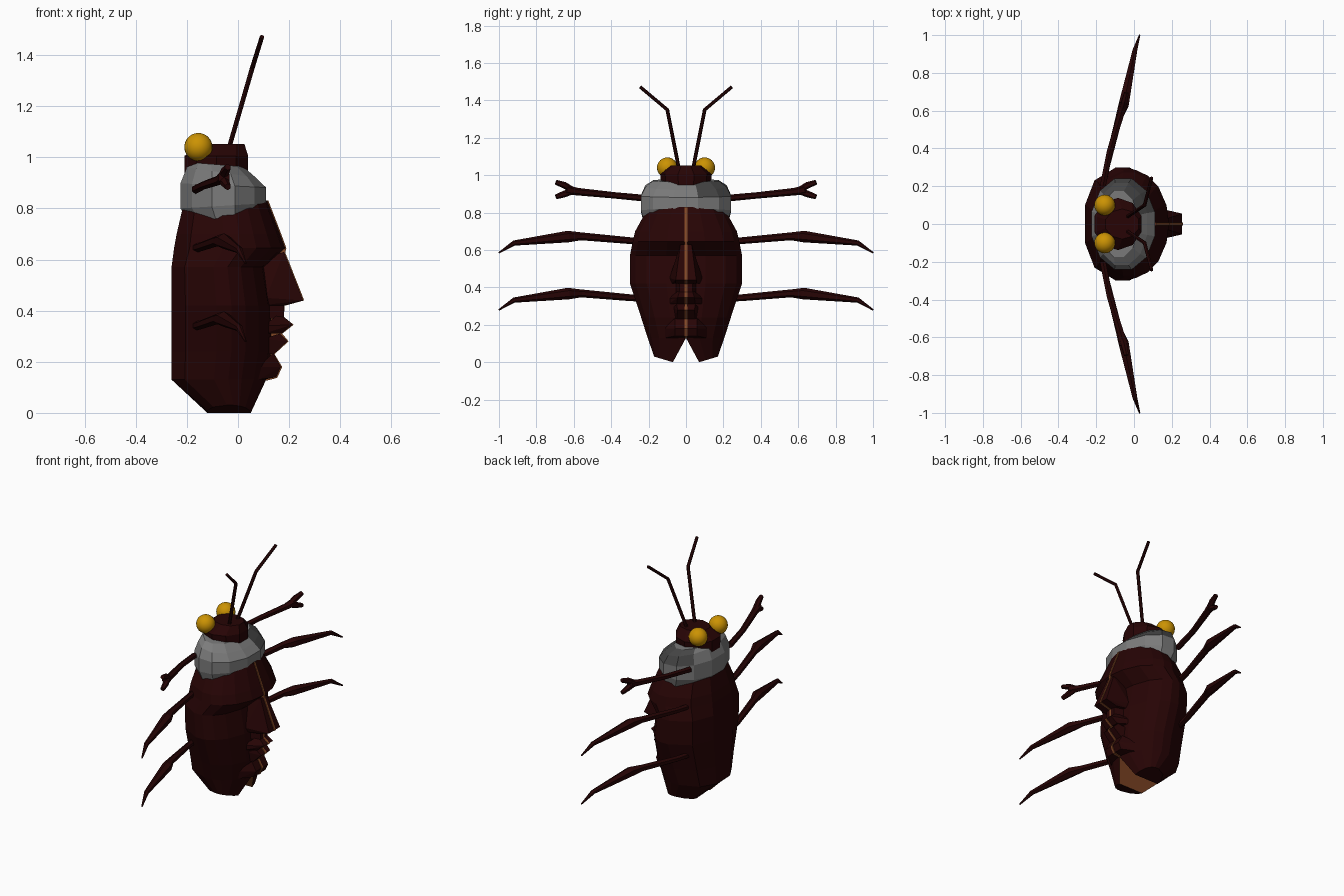
import bpy, bmesh, math
from mathutils import Vector

cube = bpy.data.objects.get("Cube")
if cube:
    bpy.data.objects.remove(cube, do_unlink=True)


def material(name, rgb):
    m = bpy.data.materials.new(name)
    m.use_nodes = True
    m.diffuse_color = (*rgb, 1)
    m.node_tree.nodes["Principled BSDF"].inputs["Base Color"].default_value = (*rgb, 1)
    return m


MAROON = material("dark_maroon", (0.02, 0.0012, 0.0014))
GREY = material("collar_grey", (0.2, 0.2, 0.2))
DARK_GREY = material("collar_dark_grey", (0.06, 0.06, 0.06))
GOLD = material("eye_gold", (0.6, 0.29, 0.001))
BROWN = material("seam_brown", (0.22, 0.062, 0.018))


def finish(name, bm, *mats):
    bmesh.ops.recalc_face_normals(bm, faces=bm.faces)
    me = bpy.data.meshes.new(name)
    bm.to_mesh(me)
    bm.free()
    for m in mats:
        me.materials.append(m)
    ob = bpy.data.objects.new(name, me)
    bpy.context.collection.objects.link(ob)
    return ob


def loft(name, rings, *mats, last_wall=0):
    """Skin closed rings; the closing strip of each ring can take another material."""
    bm = bmesh.new()
    vs = [[bm.verts.new(p) for p in r] for r in rings]
    n = len(vs[0])
    for a, b in zip(vs, vs[1:]):
        for i in range(n):
            j = (i + 1) % n
            f = bm.faces.new((a[i], a[j], b[j], b[i]))
            if i == n - 1:
                f.material_index = last_wall
    bm.faces.new(vs[0])
    bm.faces.new(vs[-1])
    return finish(name, bm, *mats)


def hull(name, half, mat):
    """Convex block from points mirrored across y."""
    bm = bmesh.new()
    for x, y, z in half:
        for s in (1, -1):
            bm.verts.new((x, s * y, z))
    bmesh.ops.convex_hull(bm, input=bm.verts)
    loose = [v for v in bm.verts if not v.link_faces]
    bmesh.ops.delete(bm, geom=loose, context='VERTS')
    return finish(name, bm, mat)


def tube(name, pts, radii, side, sides=6):
    """Tapered limb through points, mirrored by side."""
    pts = [Vector((x, side * y, z)) for x, y, z in pts]
    rings = []
    for i, p in enumerate(pts):
        d = (pts[min(i + 1, len(pts) - 1)] - pts[max(i - 1, 0)]).normalized()
        u = d.cross(Vector((1, 0, 0))).normalized()
        w = d.cross(u)
        rings.append([p + radii[i] * (math.cos(t) * u + math.sin(t) * w)
                      for t in (math.tau * k / sides for k in range(sides))])
    return loft(name, rings, MAROON)


# Wing cases: two faceted halves, brown on the inner walls
SECTION = [(1, 0), (0.97, 0.35), (0.87, 0.7), (0.74, 0.9), (0.6, 1),
           (0.45, 1), (0.14, 0.77), (0, 0.33), (0, 0)]
# height, back x, front x, half width, inner y
LEVELS = [(0, -0.12, 0.05, 0.17, 0.07), (0.13, -0.26, 0.11, 0.205, 0),
          (0.24, -0.26, 0.13, 0.24, 0), (0.42, -0.26, 0.13, 0.30, 0),
          (0.57, -0.26, 0.105, 0.30, 0), (0.645, -0.25, 0.185, 0.285, 0),
          (0.70, -0.24, 0.165, 0.272, 0), (0.83, -0.21, 0.115, 0.2, 0)]
for side, word in ((1, "back"), (-1, "front")):
    rings = []
    for z, xb, xf, hw, y0 in LEVELS:
        rings.append([(xb + (xf - xb) * u, side * (y0 + (hw - y0) * v),
                       z + (0.03 * v if z == 0 else 0)) for u, v in SECTION])
    loft("wing_case_" + word, rings, MAROON, BROWN, last_wall=1)

# Facial relief on the wing cases
hull("nose", [(0.18, 0.03, 0.63), (0.09, 0.035, 0.60), (0.255, 0.055, 0.44),
              (0.11, 0.088, 0.45), (0.18, 0.055, 0.42), (0.09, 0.08, 0.42)], MAROON)
hull("philtrum", [(0.18, 0.035, 0.425), (0.163, 0.035, 0.385), (0.10, 0.06, 0.425),
                  (0.10, 0.06, 0.37), (0.18, 0.035, 0.37)], MAROON)
hull("upper_lip", [(0.163, 0.03, 0.39), (0.213, 0.045, 0.345), (0.17, 0.05, 0.31),
                   (0.10, 0.095, 0.34), (0.10, 0.095, 0.31)], MAROON)
hull("lower_lip", [(0.163, 0.05, 0.31), (0.193, 0.045, 0.28), (0.14, 0.05, 0.23),
                   (0.10, 0.07, 0.29), (0.10, 0.06, 0.23)], MAROON)
hull("chin", [(0.138, 0.06, 0.235), (0.168, 0.06, 0.18), (0.15, 0.06, 0.14),
              (0.10, 0.06, 0.13), (0.08, 0.12, 0.18), (0.08, 0.11, 0.13)], MAROON)

# Brown seam following the face profile
profile = [(0, 0.13), (0.11, 0.126), (0.151, 0.137), (0.171, 0.18), (0.141, 0.23),
           (0.196, 0.28), (0.171, 0.31), (0.216, 0.345), (0.178, 0.375),
           (0.18, 0.419), (0.257, 0.44), (0.183, 0.627), (0.187, 0.645),
           (0.167, 0.70), (0.117, 0.83), (0, 0.83)]
loft("wing_seam", [[(x + 0.002, y, z) for x, z in profile] for y in (-0.007, 0.007)], BROWN)


def oval(xb, xf, hw, z, tilt, n=12):
    pts = []
    for k in range(n):
        t = math.tau * (k + 0.5) / n
        c, s = math.cos(t) / math.cos(math.pi / n), math.sin(t)
        x = (xb + xf) / 2 + (xf - xb) / 2 * c
        pts.append((x, hw * s, z + tilt * (x + 0.06)))
    return pts


# Collar, with a dark patch on one upper shoulder
collar = loft("collar", [oval(-0.19, 0.09, 0.238, 0.765, 0.2), oval(-0.225, 0.11, 0.25, 0.81, 0.06),
                         oval(-0.225, 0.11, 0.25, 0.89, -0.05), oval(-0.20, 0.07, 0.225, 0.94, -0.15),
                         oval(-0.18, 0.02, 0.18, 0.97, -0.08)], GREY, DARK_GREY)
for face in collar.data.polygons:
    c = face.center
    if c.y > 0.06 and -0.15 < c.x and c.z > 0.89 and face.normal.z < 0.99 and len(face.vertices) == 4:
        face.material_index = 1

# Head and eyes
loft("head", [oval(-0.21, 0.04, 0.13, 0.93, 0, 10), oval(-0.21, 0.04, 0.138, 1.005, 0, 10),
              oval(-0.15, 0.025, 0.08, 1.052, 0, 10)], MAROON)
for side, word in ((1, "back"), (-1, "front")):
    bpy.ops.mesh.primitive_uv_sphere_add(segments=24, ring_count=16, radius=0.055,
                                         location=(-0.155, side * 0.10, 1.04))
    eye = bpy.context.object
    eye.name = "eye_" + word
    eye.data.materials.append(GOLD)
    bpy.ops.object.shade_smooth_by_angle()

    # Antennae
    tube("antenna_" + word, [(-0.04, 0.035, 1.02), (0.056, 0.10, 1.35), (0.094, 0.245, 1.472)],
         (0.01, 0.01, 0.009), side)

    # Middle and hind legs
    for dz, pair in ((0, "middle"), (-0.305, "hind")):
        tube(f"{pair}_leg_{word}",
             [(-0.165, 0.2, 0.645 + dz), (-0.145, 0.3, 0.65 + dz), (-0.08, 0.56, 0.673 + dz),
              (-0.055, 0.63, 0.672 + dz), (0.005, 0.92, 0.637 + dz), (0.03, 1.0, 0.585 + dz)],
             (0.018, 0.018, 0.021, 0.031, 0.014, 0.004), side)

    # Forelegs with forked hands
    tube("foreleg_" + word, [(-0.165, 0.2, 0.875), (-0.13, 0.38, 0.892), (-0.07, 0.58, 0.912),
                             (-0.055, 0.64, 0.922)], (0.018, 0.017, 0.02, 0.026), side)
    for z, part in ((0.962, "upper"), (0.884, "lower")):
        tube(f"{part}_claw_{word}", [(-0.065, 0.6, 0.917), (-0.05, 0.65, z * 0.6 + 0.369),
                                     (-0.04, 0.695, z)], (0.016, 0.018, 0.013), side)
